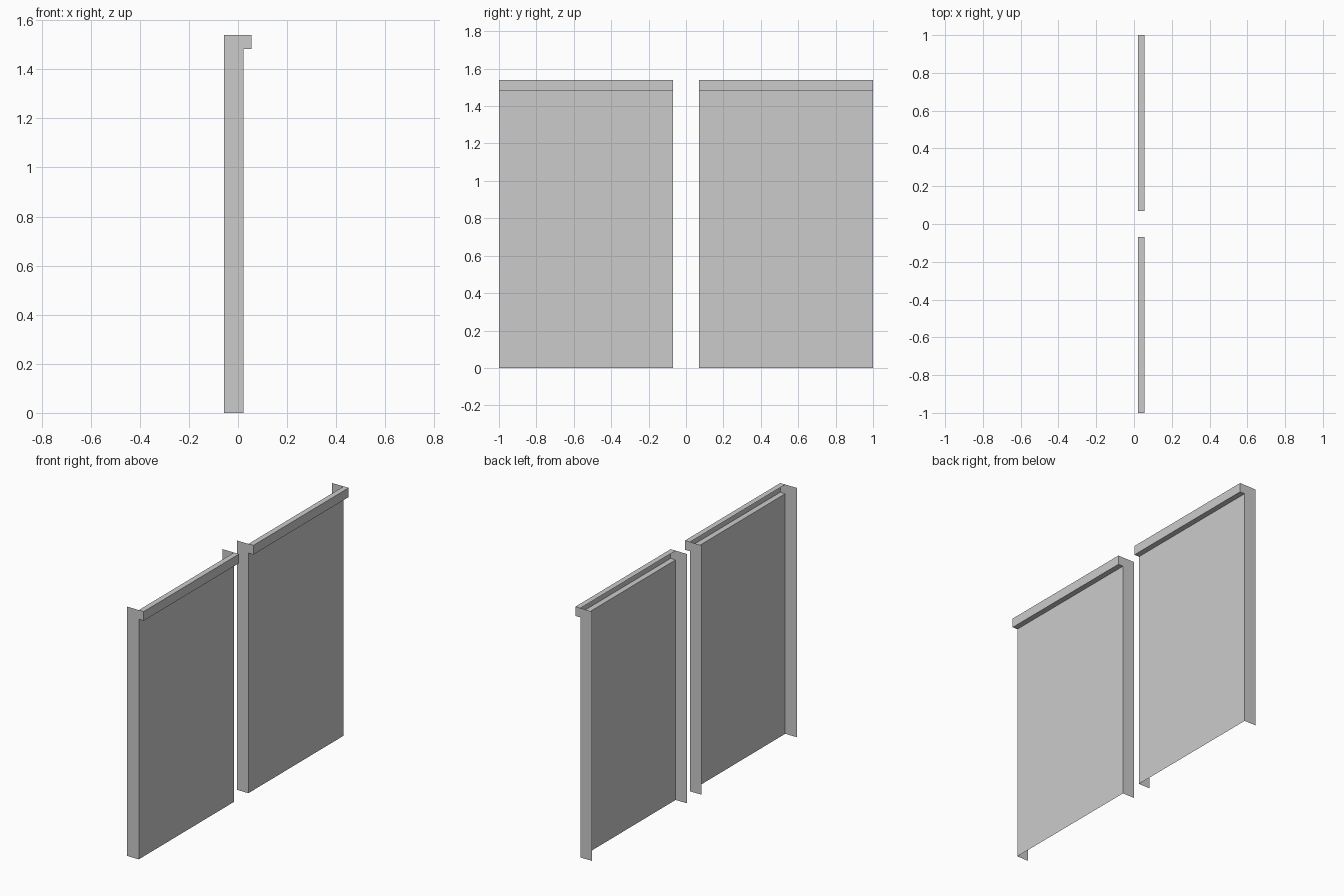
import bpy, bmesh

if "Cube" in bpy.data.objects:
    bpy.data.objects.remove(bpy.data.objects["Cube"])

H = 1.54                                   # overall height
LIP_Z = 1.483                              # underside of the top lip
BACK, FACE, LIP = -0.057, 0.022, 0.056     # x positions
INNER, OUTER = 0.07, 1.0                   # y extent of one panel


def make_object(name, bm):
    mesh = bpy.data.meshes.new(name)
    bm.to_mesh(mesh)
    bm.free()
    obj = bpy.data.objects.new(name, mesh)
    bpy.context.collection.objects.link(obj)
    return obj


def folded_sheet(name, profile, y0, y1):
    """Sweep an open xz profile along y as a thin sheet."""
    bm = bmesh.new()
    rows = [[bm.verts.new((x, y, z)) for x, z in profile] for y in (y0, y1)]
    for i in range(len(profile) - 1):
        bm.faces.new((rows[0][i], rows[1][i], rows[1][i + 1], rows[0][i + 1]))
    return make_object(name, bm)


def end_plate(name, outline, y, facing):
    """Flat xz plate at y whose normal points along facing * y."""
    bm = bmesh.new()
    face = bm.faces.new([bm.verts.new((x, y, z)) for x, z in outline])
    face.normal_update()
    if face.normal.y * facing < 0:
        face.normal_flip()
    return make_object(name, bm)


# Front sheet folded into a lip that stays open at the back
sheet_profile = [(FACE, 0), (FACE, LIP_Z), (LIP, LIP_Z), (LIP, H), (FACE, H)]
# Side plates close the ends of the sheet and lip
plate_outline = [(BACK, 0), (FACE, 0), (FACE, LIP_Z), (LIP, LIP_Z), (LIP, H), (BACK, H)]

for side, s in (("left", -1), ("right", 1)):
    y0, y1 = sorted((s * INNER, s * OUTER))
    folded_sheet(f"{side}_panel_sheet", sheet_profile, y0, y1)
    end_plate(f"{side}_panel_front_plate", plate_outline, y0, -1)
    end_plate(f"{side}_panel_rear_plate", plate_outline, y1, 1)
